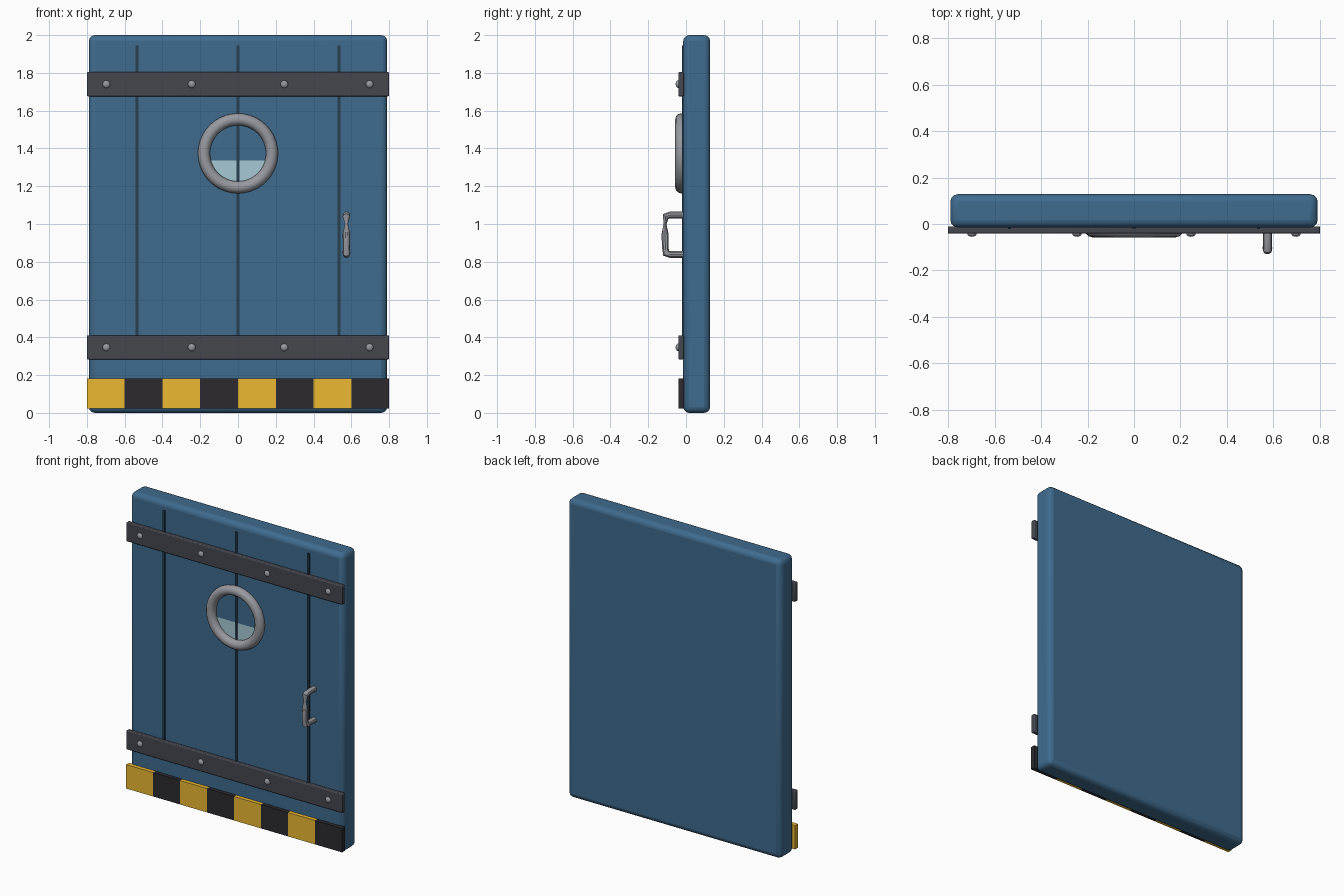
import bpy
import math

if "Cube" in bpy.data.objects:
    bpy.data.objects.remove(bpy.data.objects["Cube"])


def material(name, rgb):
    m = bpy.data.materials.new(name)
    m.diffuse_color = (*rgb, 1)
    m.use_nodes = True
    m.node_tree.nodes["Principled BSDF"].inputs["Base Color"].default_value = m.diffuse_color
    return m


BLUE = material("blue_paint", (0.05, 0.147, 0.27))
SEAM = material("seam_blue", (0.02, 0.05, 0.08))
IRON = material("dark_iron", (0.06, 0.063, 0.078))
STEEL = material("steel", (0.31, 0.32, 0.35))
GLASS = material("glass", (0.38, 0.58, 0.66))
YELLOW = material("hazard_yellow", (0.83, 0.48, 0.03))
BLACK = material("hazard_black", (0.025, 0.023, 0.028))


def finish(name, mat, smooth=True):
    o = bpy.context.object
    o.name = name
    o.data.materials.append(mat)
    if smooth:
        bpy.ops.object.shade_smooth_by_angle(angle=math.radians(35))
    return o


def box(name, lo, hi, mat, bevel=0, segments=2):
    centre = [(a + b) / 2 for a, b in zip(lo, hi)]
    bpy.ops.mesh.primitive_cube_add(size=1, location=centre)
    o = bpy.context.object
    o.scale = [b - a for a, b in zip(lo, hi)]
    bpy.ops.object.transform_apply(location=False, rotation=False, scale=True)
    finish(name, mat, bevel > 0)
    if bevel:
        m = o.modifiers.new("bevel", "BEVEL")
        m.width = bevel
        m.segments = segments
    return o


FRONT = -0.015  # y of the door's front face

# Door slab
box("door_slab", (-0.79, FRONT, 0), (0.79, 0.128, 2), BLUE, 0.032, 3)

# Plank seams
for x in (-0.535, 0, 0.535):
    box("plank_seam", (x - 0.007, -0.022, 0.35), (x + 0.007, -0.008, 1.945), SEAM)

# Iron straps with rivets
for z in (0.347, 1.74):
    box("strap", (-0.8, -0.041, z - 0.064), (0.8, -0.011, z + 0.064), IRON, 0.006)
    for x in (-0.697, -0.245, 0.245, 0.697):
        bpy.ops.mesh.primitive_uv_sphere_add(segments=16, ring_count=8, radius=0.02,
                                             location=(x, -0.041, z))
        bpy.context.object.scale.y = 0.7
        finish("rivet", STEEL)

# Hazard stripe blocks
for i in range(8):
    x = -0.8 + 0.2 * i
    box("hazard_block", (x, -0.041, 0.022), (x + 0.2, -0.011, 0.182),
        BLACK if i % 2 else YELLOW)

# Porthole rim
bpy.ops.mesh.primitive_torus_add(major_radius=0.18, minor_radius=0.032,
                                 major_segments=40, minor_segments=12,
                                 location=(0, -0.025, 1.374),
                                 rotation=(math.pi / 2, 0, 0))
finish("porthole_rim", STEEL)

# Porthole glass, nearly flush with the door so only its lower part shows
bpy.ops.mesh.primitive_cylinder_add(vertices=40, radius=0.165, depth=0.01,
                                    location=(0, FRONT + 0.0055, 1.374),
                                    rotation=(math.pi / 2 - 0.013, 0, 0))
finish("porthole_glass", GLASS)

# Pull handle: (y, z, radius) along its path, with a pinched neck
path = [(-0.008, 1.047, 0.019), (-0.085, 1.047, 0.019), (-0.108, 1.04, 0.02),
        (-0.111, 1.0, 0.008), (-0.111, 0.945, 0.02), (-0.109, 0.87, 0.018),
        (-0.105, 0.845, 0.021), (-0.085, 0.839, 0.019), (-0.008, 0.839, 0.019)]
curve = bpy.data.curves.new("pull_handle", "CURVE")
curve.dimensions = "3D"
curve.bevel_depth = 1
curve.bevel_resolution = 3
curve.use_fill_caps = True
spline = curve.splines.new("POLY")
spline.points.add(len(path) - 1)
for p, (y, z, r) in zip(spline.points, path):
    p.co = (0.574, y, z, 1)
    p.radius = r
handle = bpy.data.objects.new("pull_handle", curve)
bpy.context.collection.objects.link(handle)
bpy.ops.object.select_all(action="DESELECT")
handle.select_set(True)
bpy.context.view_layer.objects.active = handle
bpy.ops.object.convert(target="MESH")
finish("pull_handle", STEEL)
